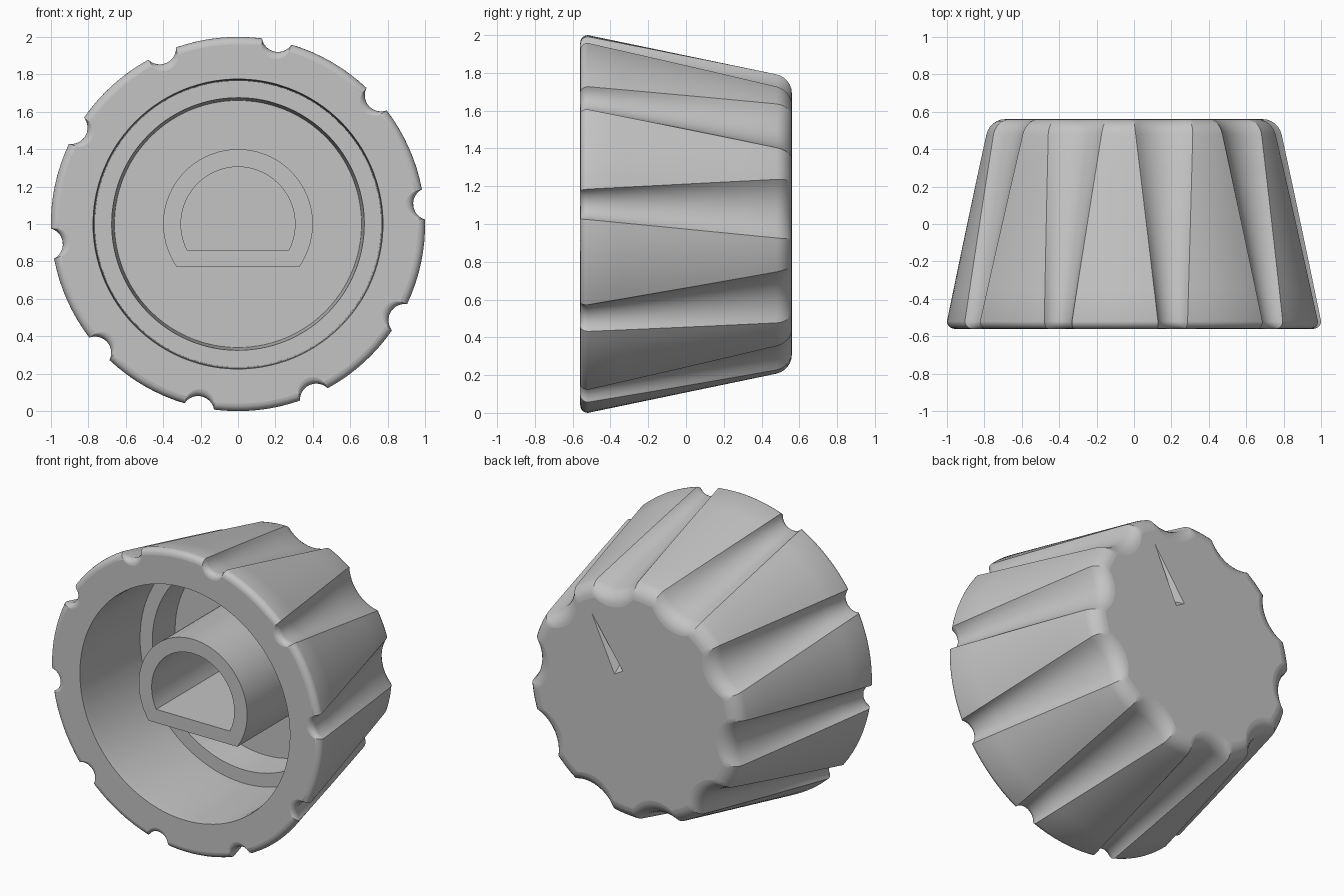
import bpy, bmesh
from math import sin, cos, asin, pi, radians, sqrt
from mathutils import Vector

cube = bpy.data.objects.get("Cube")
if cube:
    bpy.data.objects.remove(cube, do_unlink=True)

grey = bpy.data.materials.new("light_grey")
grey.use_nodes = True
colour = (0.55, 0.55, 0.55, 1)
grey.diffuse_color = colour
grey.node_tree.nodes["Principled BSDF"].inputs["Base Color"].default_value = colour

FLUTES, GROOVE_SEGS, LAND_SEGS = 10, 12, 8
FRONT, BACK, AXIS_Z = -0.56, 0.56, 1.0


def loft(bm, rings):
    """Skin a list of equal-length rings of points; return vertex loops."""
    loops = [[bm.verts.new(p) for p in ring] for ring in rings]
    for a, b in zip(loops, loops[1:]):
        n = len(a)
        for i in range(n):
            j = (i + 1) % n
            bm.faces.new((a[i], a[j], b[j], b[i]))
    return loops


def finish(bm, name):
    """Make the object, smooth curved walls and keep planar ends flat."""
    bmesh.ops.recalc_face_normals(bm, faces=bm.faces)
    mesh = bpy.data.meshes.new(name)
    bm.to_mesh(mesh)
    bm.free()
    obj = bpy.data.objects.new(name, mesh)
    bpy.context.collection.objects.link(obj)
    mesh.materials.append(grey)
    bpy.ops.object.select_all(action='DESELECT')
    obj.select_set(True)
    bpy.context.view_layer.objects.active = obj
    bpy.ops.object.shade_smooth_by_angle(angle=radians(30))
    for p in mesh.polygons:
        if abs(p.normal.y) > 0.999:
            p.use_smooth = False
    return obj


def fluted_ring(y, inset=0.0):
    """Outline of the tapered skirt at depth y, with widening flutes."""
    t = (y - FRONT) / (BACK - FRONT)
    radius = 1.0 - 0.208 * (y + 0.52)
    if y < -0.52:
        radius = 1.0
    half, depth = 0.078 + 0.084 * t, 0.055
    chord = sqrt(radius ** 2 - half ** 2)
    r = (half ** 2 + depth ** 2) / (2 * depth)
    phi, edge = asin(half / r), asin(half / radius)
    step = 2 * pi / FLUTES
    points = []
    for k in range(FLUTES):
        mid = radians(6) + k * step
        out, side = Vector((cos(mid), 0, sin(mid))), Vector((-sin(mid), 0, cos(mid)))
        for i in range(GROOVE_SEGS + 1):
            a = phi * (2 * i / GROOVE_SEGS - 1)
            points.append(out * (chord - depth + r - r * cos(a)) + side * (r * sin(a)))
        for i in range(1, LAND_SEGS):
            a = mid + edge + (step - 2 * edge) * i / LAND_SEGS
            points.append(Vector((cos(a), 0, sin(a))) * radius)
    return [p * (1 - inset / p.length) + Vector((0, y, AXIS_Z)) for p in points]


def round_ring(radius, y):
    """Circle whose points line up with the fluted outline."""
    ring = []
    for p in fluted_ring(FRONT):
        d = Vector((p.x, 0, p.z - AXIS_Z)).normalized() * radius
        ring.append(d + Vector((0, y, AXIS_Z)))
    return ring


# Knob body: stepped bore, front face, rounded fluted skirt
bm = bmesh.new()
rings = [round_ring(r, y) for r, y in (
    (0.66, 0.28), (0.675, 0.06), (0.765, 0.06), (0.77, -0.51), (0.775, FRONT))]
for i in range(6):
    a = pi / 2 * i / 5
    rings.append(fluted_ring(-0.52 - 0.04 * cos(a), 0.04 * (1 - sin(a))))
for i in range(1, 6):
    rings.append(fluted_ring(-0.52 + i / 6))
for i in range(7):
    a = pi / 2 * i / 6
    rings.append(fluted_ring(0.48 + 0.08 * sin(a), 0.08 * (1 - cos(a))))
loops = loft(bm, rings)
bm.faces.new(loops[0])

# Engraved pointer: a tapering pit in the back face
direction = Vector((cos(pi / 3), 0, sin(pi / 3)))
across = Vector((-direction.z, 0, direction.x))
centre = Vector((0, BACK, AXIS_Z))
rim = [bm.verts.new(centre + p) for p in (
    direction * 0.61, direction * 0.21 + across * 0.036, direction * 0.21 - across * 0.036)]
deep = bm.verts.new(centre + direction * 0.25 - Vector((0, 0.045, 0)))
for i in range(3):
    bm.faces.new((rim[i], rim[(i + 1) % 3], deep))
last = loops[-1]
edges = [bm.edges.get((last[i - 1], last[i])) for i in range(len(last))]
edges += [bm.edges.get((rim[i - 1], rim[i])) for i in range(3)]
bmesh.ops.triangle_fill(bm, edges=edges, use_beauty=True, normal=(0, 1, 0))
finish(bm, "knob_body")


def d_ring(radius, flat, y, n=48):
    """D-shaped section: an arc closed by a flat below the axis."""
    start = -asin(flat / radius)
    span = pi - 2 * start
    return [Vector((radius * cos(start + span * i / n), y,
                    AXIS_Z + radius * sin(start + span * i / n))) for i in range(n + 1)]


# Shaft hub with its D-shaped socket
bm = bmesh.new()
loops = loft(bm, [d_ring(0.4, 0.23, 0.3), d_ring(0.4, 0.23, -0.475),
                  d_ring(0.305, 0.14, -0.475), d_ring(0.305, 0.14, 0.27)])
bm.faces.new(loops[0])
bm.faces.new(loops[-1])
finish(bm, "shaft_hub")
